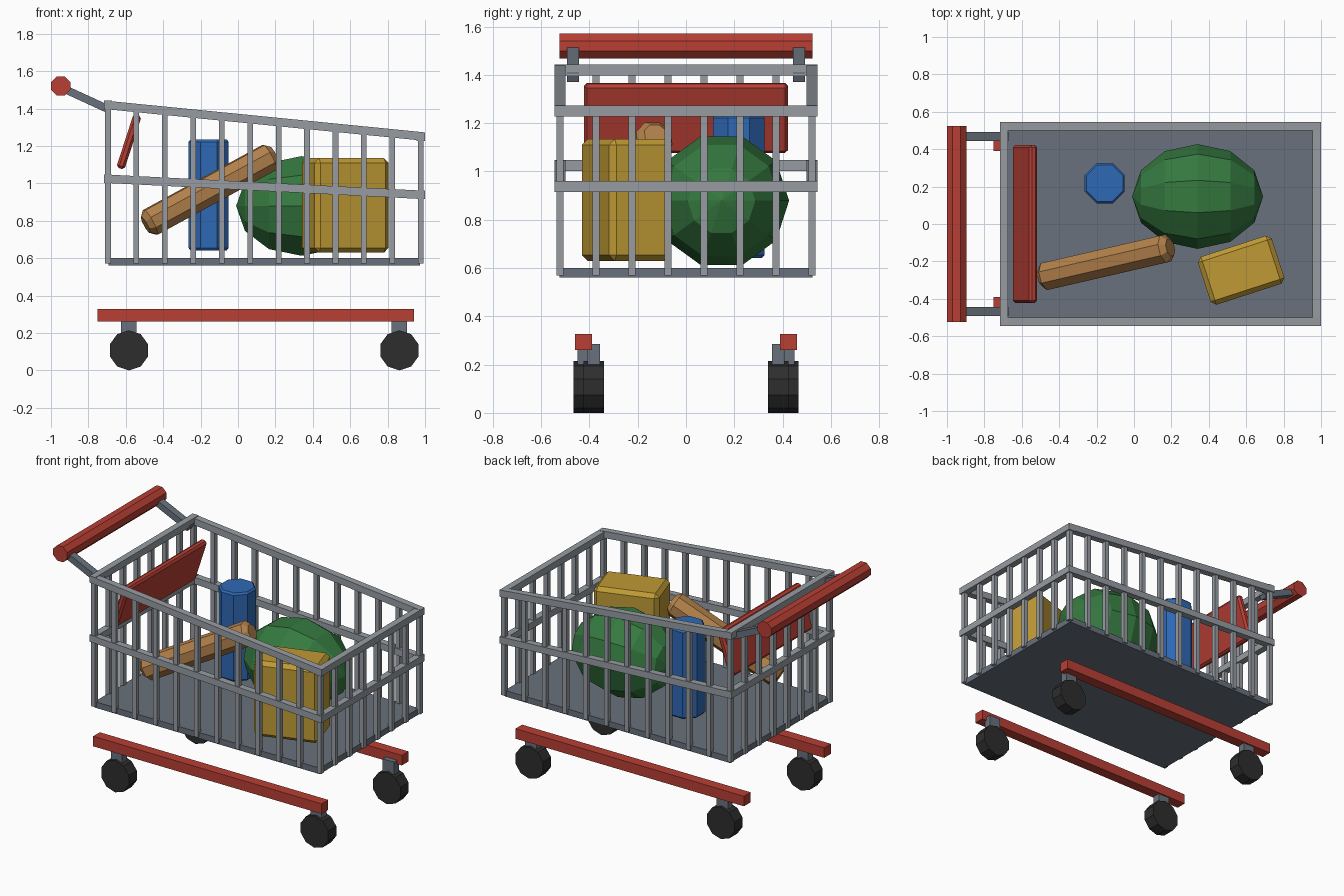
import bpy, bmesh, math
from mathutils import Vector, Matrix, Euler

if "Cube" in bpy.data.objects:
    bpy.data.objects.remove(bpy.data.objects["Cube"])

def material(name, rgb):
    m = bpy.data.materials.new(name)
    m.diffuse_color = (*rgb, 1)
    m.use_nodes = True
    m.node_tree.nodes["Principled BSDF"].inputs["Base Color"].default_value = m.diffuse_color
    return m

GREY = material("light steel", (0.31, 0.335, 0.365))
DARK = material("dark steel", (0.14, 0.165, 0.20))
RED = material("red", (0.48, 0.05, 0.035))
BLACK = material("black rubber", (0.027, 0.027, 0.027))
BLUE = material("blue", (0.028, 0.14, 0.46))
GREEN = material("green", (0.035, 0.19, 0.05))
YELLOW = material("yellow", (0.52, 0.32, 0.035))
BROWN = material("crust brown", (0.45, 0.22, 0.07))

def finish(name, bm, mat, matrix):
    bmesh.ops.recalc_face_normals(bm, faces=bm.faces)
    me = bpy.data.meshes.new(name)
    bm.to_mesh(me)
    bm.free()
    me.materials.append(mat)
    ob = bpy.data.objects.new(name, me)
    ob.matrix_world = matrix
    bpy.context.collection.objects.link(ob)
    return ob

def box(name, mat, loc, size, rot=(0, 0, 0), bevel=0):
    bm = bmesh.new()
    bmesh.ops.create_cube(bm, size=1)
    bmesh.ops.scale(bm, vec=size, verts=bm.verts)
    if bevel:
        bmesh.ops.bevel(bm, geom=bm.edges[:], offset=bevel, segments=1, affect='EDGES')
    R = Euler([math.radians(a) for a in rot]).to_matrix().to_4x4()
    return finish(name, bm, mat, Matrix.Translation(loc) @ R)

def beam(name, mat, a, b, w, h):
    """Box running from point a to point b."""
    a, b = Vector(a), Vector(b)
    d = b - a
    bm = bmesh.new()
    bmesh.ops.create_cube(bm, size=1)
    bmesh.ops.scale(bm, vec=(d.length, w, h), verts=bm.verts)
    pitch, yaw = -math.atan2(d.z, math.hypot(d.x, d.y)), math.atan2(d.y, d.x)
    R = Euler((0, pitch, yaw)).to_matrix().to_4x4()
    return finish(name, bm, mat, Matrix.Translation((a + b) / 2) @ R)

def lathe(name, mat, profile, n, loc, rot, phase=0.0):
    """Sweep (along, radius) points round the local x axis."""
    bm = bmesh.new()
    rings = []
    for t, r in profile:
        angles = [math.radians(phase) + 2 * math.pi * i / n for i in range(n)]
        rings.append([bm.verts.new((t, r * math.cos(a), r * math.sin(a))) for a in angles])
    for p, q in zip(rings, rings[1:]):
        for i in range(n):
            j = (i + 1) % n
            bm.faces.new((p[i], p[j], q[j], q[i]))
    for ring, (t, r) in zip((rings[0], rings[-1]), (profile[0], profile[-1])):
        if r > 0:
            bm.faces.new(ring)
    bmesh.ops.remove_doubles(bm, verts=bm.verts, dist=1e-5)
    R = Euler([math.radians(a) for a in rot]).to_matrix().to_4x4()
    return finish(name, bm, mat, Matrix.Translation(loc) @ R)

# Basket limits and sloping rail heights
X0, X1, Y = -0.695, 0.977, 0.5225
def rail_z(x, z0, z1):
    return z0 + (z1 - z0) * (x - X0) / (X1 - X0)

# Basket floor
box("basket_floor", DARK, (0.14, 0, 0.58), (1.665, 1.05, 0.04))

# Top and middle rails
for label, z0, z1 in (("top", 1.42, 1.25), ("middle", 1.025, 0.938)):
    for s in (-1, 1):
        beam(label + "_side_rail", GREY, (X0 - 0.02, s * Y, z0), (X1 + 0.02, s * Y, z1), 0.045, 0.045)
    for x, z in ((X0, z0), (X1, z1)):
        beam(label + "_end_rail", GREY, (x, -Y - 0.0225, z), (x, Y + 0.0225, z), 0.044, 0.045)

# Upright bars along the sides and ends
def upright(x, y):
    top = rail_z(x, 1.42, 1.25)
    box("basket_bar", GREY, (x, y, (0.57 + top) / 2), (0.03, 0.03, top - 0.57))

for i in range(12):
    for s in (-1, 1):
        upright(X0 + (X1 - X0) * i / 11, s * Y)
for i in range(1, 7):
    for x in (X0, X1):
        upright(x, -Y + 2 * Y * i / 7)

# Push handle and its arms
lathe("push_handle", RED, [(-0.525, 0.0555), (0.525, 0.0555)], 8, (-0.948, 0, 1.52), (0, 0, 90), 22.5)
for s in (-1, 1):
    beam("handle_arm", DARK, (-0.93, s * 0.468, 1.505), (-0.68, s * 0.468, 1.39), 0.05, 0.042)

# Base rails, caster forks and wheels (front casters sit further in)
for s in (-1, 1):
    box("base_rail", RED, (0.095, s * 0.424, 0.294), (1.69, 0.07, 0.067))
    for x, y in ((-0.583, 0.424), (0.863, 0.382)):
        box("caster_fork", DARK, (x, s * y, 0.208), (0.083, 0.052, 0.156))
        lathe("wheel", BLACK, [(-0.0425, 0.107), (0.0425, 0.107)], 10, (x, s * y, 0.107), (0, 0, 90), 90)

# Folding seat back
box("seat_back", RED, (-0.583, 0, 1.222), (0.045, 0.845, 0.3), (0, 18, 0), 0.013)

# Groceries
lathe("blue_can", BLUE, [(-0.296, 0.105), (-0.284, 0.116), (0.284, 0.116), (0.296, 0.105)], 8,
      (-0.157, 0.218, 0.938), (0, -90, 0), 22.5)
lathe("melon", GREEN, [(-0.35 * math.cos(math.pi * i / 6), 0.28 * math.sin(math.pi * i / 6)) for i in range(7)],
      10, (0.34, 0.147, 0.879), (0, 0, 0))
lathe("bread_loaf", BROWN, [(-0.4, 0.05), (-0.37, 0.08), (0.37, 0.08), (0.4, 0.05)], 8,
      (-0.15, -0.205, 0.965), (0, -28, 13), 22.5)
box("cereal_box", YELLOW, (0.573, -0.247, 0.882), (0.415, 0.27, 0.505), (0, 0, 18), 0.025)
